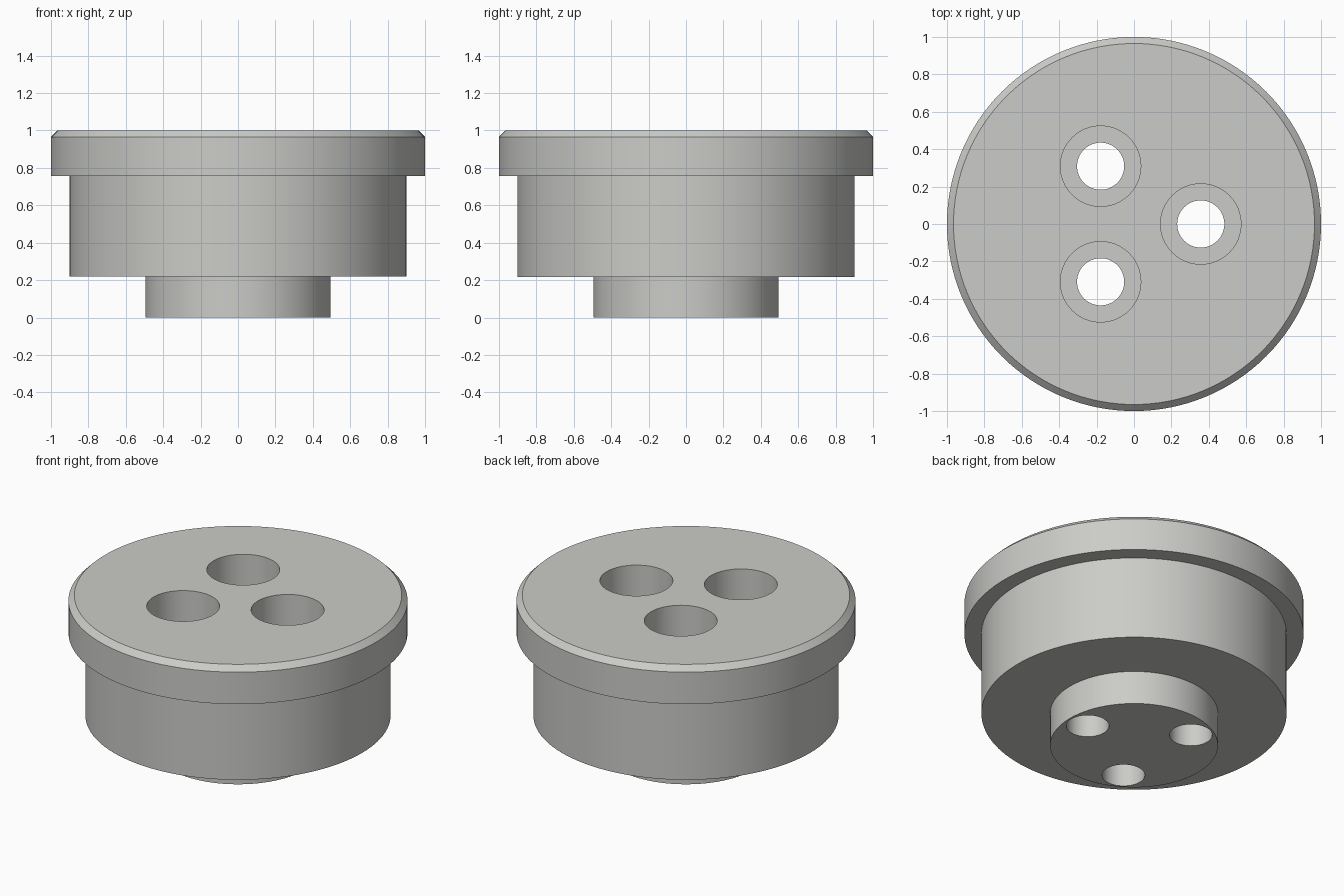
import bpy, bmesh, math

if "Cube" in bpy.data.objects:
    bpy.data.objects.remove(bpy.data.objects["Cube"])

grey = bpy.data.materials.new("warm grey")
grey.diffuse_color = (0.6, 0.6, 0.58, 1)
grey.use_nodes = True
grey.node_tree.nodes["Principled BSDF"].inputs["Base Color"].default_value = grey.diffuse_color


def lathe(name, profile, segments, x=0, y=0):
    """Closed solid turned around a vertical axis from (radius, z) points."""
    bm = bmesh.new()
    rings = []
    for r, z in profile:
        rings.append([bm.verts.new((x + r * math.cos(2 * math.pi * i / segments),
                                    y + r * math.sin(2 * math.pi * i / segments), z))
                      for i in range(segments)])
    for a, b in zip(rings, rings[1:]):
        for i in range(segments):
            j = (i + 1) % segments
            bm.faces.new((a[i], a[j], b[j], b[i]))
    bm.faces.new(rings[0][::-1])
    bm.faces.new(rings[-1])
    mesh = bpy.data.meshes.new(name)
    bm.to_mesh(mesh)
    bm.free()
    mesh.materials.append(grey)
    obj = bpy.data.objects.new(name, mesh)
    bpy.context.collection.objects.link(obj)
    return obj


# Stepped body: bottom boss, drum, chamfered flange
body = lathe("stepped_plug", [(0.495, 0), (0.495, 0.218), (0.9, 0.218), (0.9, 0.757),
                              (1, 0.757), (1, 0.965), (0.965, 1)], 128)

# Three counterbored screw holes
cutters = []
for k in range(3):
    a = 2 * math.pi * k / 3
    cutters.append(lathe("screw_hole_cutter",
                         [(0.126, -0.1), (0.126, 0.5), (0.215, 0.5), (0.215, 1.1)],
                         64, 0.357 * math.cos(a), 0.357 * math.sin(a)))
    mod = body.modifiers.new("screw_hole", 'BOOLEAN')
    mod.operation = 'DIFFERENCE'
    mod.solver = 'EXACT'
    mod.object = cutters[-1]

# Apply the cuts and smooth the round walls
bpy.context.view_layer.objects.active = body
body.select_set(True)
for mod in list(body.modifiers):
    bpy.ops.object.modifier_apply(modifier=mod.name)
for c in cutters:
    bpy.data.objects.remove(c)
bpy.ops.object.shade_smooth_by_angle(angle=math.radians(30))
